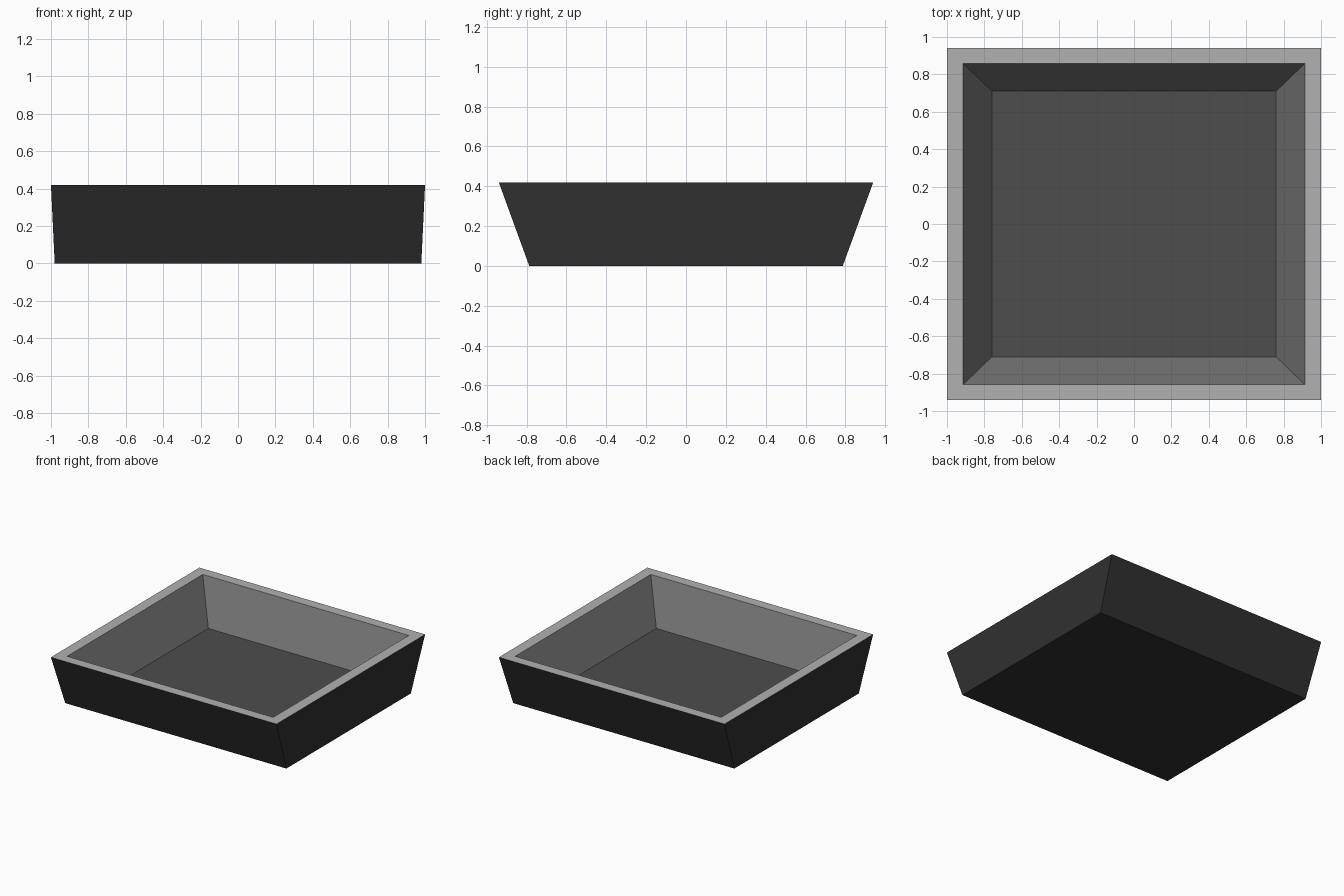
import bpy, bmesh

if "Cube" in bpy.data.objects:
    bpy.data.objects.remove(bpy.data.objects["Cube"])

HEIGHT, FLOOR = 0.42, 0.085


def material(name, grey):
    mat = bpy.data.materials.new(name)
    mat.diffuse_color = (grey, grey, grey, 1)
    mat.use_nodes = True
    mat.node_tree.nodes["Principled BSDF"].inputs["Base Color"].default_value = mat.diffuse_color
    return mat


OUTER, RIM, WALL, BASE = range(4)
mats = [material("dark outer shell", 0.030), material("light rim", 0.44),
        material("mid grey inner wall", 0.20), material("dark grey floor", 0.075)]

bm = bmesh.new()


def ring(hx, hy, z):
    """Rectangular loop of four vertices, anticlockwise from above."""
    return [bm.verts.new((sx * hx, sy * hy, z))
            for sx, sy in ((-1, -1), (1, -1), (1, 1), (-1, 1))]


def bridge(a, b, mat):
    for i in range(4):
        j = (i + 1) % 4
        bm.faces.new((a[i], a[j], b[j], b[i])).material_index = mat


# Loops running from the underside, up over the rim and down to the floor
under = ring(0.98, 0.787, 0)
outer_rim = ring(1.0, 0.94, HEIGHT)
inner_rim = ring(0.913, 0.858, HEIGHT)
floor = ring(0.76, 0.71, FLOOR)

bm.faces.new(under[::-1]).material_index = OUTER
bridge(under, outer_rim, OUTER)
bridge(outer_rim, inner_rim, RIM)
bridge(inner_rim, floor, WALL)
bm.faces.new(floor).material_index = BASE
bmesh.ops.recalc_face_normals(bm, faces=bm.faces)

# Flared open tray
mesh = bpy.data.meshes.new("tray")
bm.to_mesh(mesh)
bm.free()
for m in mats:
    mesh.materials.append(m)
tray = bpy.data.objects.new("tray", mesh)
bpy.context.collection.objects.link(tray)
